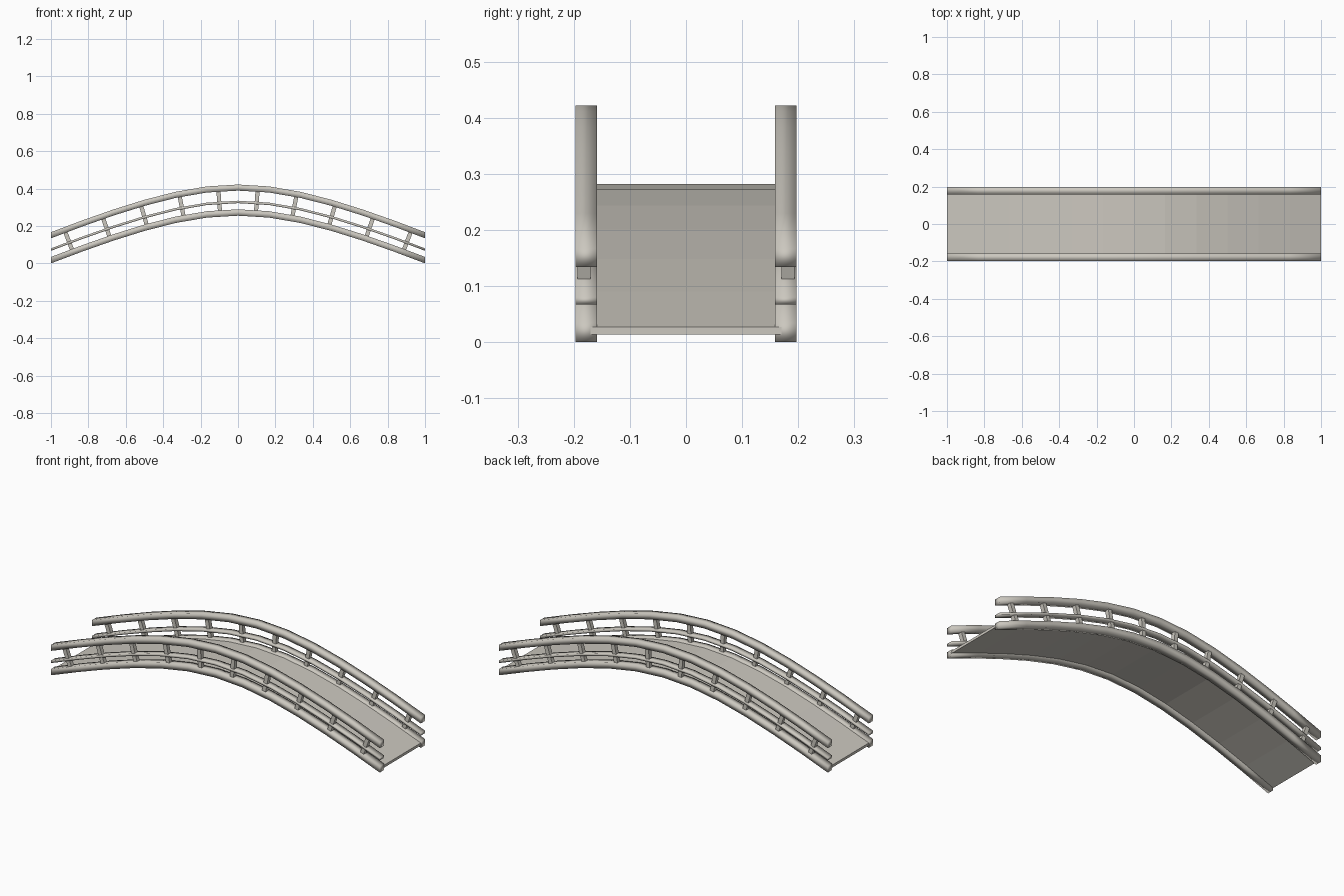
import bpy, bmesh, math

if "Cube" in bpy.data.objects:
    bpy.data.objects.remove(bpy.data.objects["Cube"])

# One flat stone-like colour
mat = bpy.data.materials.new("pale warm grey")
mat.diffuse_color = (0.60, 0.575, 0.52, 1)
mat.use_nodes = True
mat.node_tree.nodes["Principled BSDF"].inputs["Base Color"].default_value = mat.diffuse_color

SEG = 12


def drop(x):
    """Fall of the arch below its crest at distance x from the middle."""
    return 0.27 * (math.sqrt(1 + (x / 0.6) ** 2) - 1)


def slope(x):
    return -0.27 * x / 0.36 / math.sqrt(1 + (x / 0.6) ** 2)


def finish(name, bm, smooth):
    bmesh.ops.recalc_face_normals(bm, faces=bm.faces)
    for f in bm.faces:
        f.smooth = smooth
    me = bpy.data.meshes.new(name)
    bm.to_mesh(me)
    bm.free()
    me.materials.append(mat)
    ob = bpy.data.objects.new(name, me)
    bpy.context.collection.objects.link(ob)
    return ob


def arched_bar(name, y0, y1, z0, z1, smooth):
    """Rectangular section swept along the arch; z0/z1 are crest heights."""
    bm = bmesh.new()
    rings = []
    for i in range(SEG + 1):
        x = -1 + 2 * i / SEG
        d = drop(x)
        rings.append([bm.verts.new((x, y, z - d)) for y, z in
                      ((y0, z0), (y1, z0), (y1, z1), (y0, z1))])
    for a, b in zip(rings, rings[1:]):
        for k in range(4):
            n = (k + 1) % 4
            bm.faces.new((a[k], a[n], b[n], b[k]))
    bm.faces.new(rings[0])
    bm.faces.new(rings[-1])
    return finish(name, bm, smooth)


# Walkway
arched_bar("deck", -0.17, 0.17, 0.268, 0.282, False)

for side, label in ((-1, "front"), (1, "back")):
    # Three rails on each side
    for part, z0, z1 in (("bottom_rail", 0.255, 0.289),
                         ("middle_rail", 0.322, 0.335),
                         ("top_rail", 0.389, 0.4215)):
        ys = sorted((side * 0.159, side * 0.197))
        arched_bar(f"{label}_{part}", ys[0], ys[1], z0, z1, True)

    # Posts standing square to the arch
    bm = bmesh.new()
    for i in range(10):
        x = -0.905 + 1.81 * i / 9
        s = slope(x)
        n = math.hypot(1, s)
        tx, tz = 1 / n, s / n
        cz = 0.338 - drop(x)
        h, w = 0.066 / n, 0.011
        v = []
        for y in (0.170, 0.193):
            for a, b in ((-w, -h), (w, -h), (w, h), (-w, h)):
                v.append(bm.verts.new((x + a * tx - b * tz, side * y,
                                       cz + a * tz + b * tx)))
        for q in ((0, 1, 2, 3), (4, 5, 6, 7), (0, 1, 5, 4),
                  (1, 2, 6, 5), (2, 3, 7, 6), (3, 0, 4, 7)):
            bm.faces.new([v[k] for k in q])
    finish(f"{label}_posts", bm, False)
